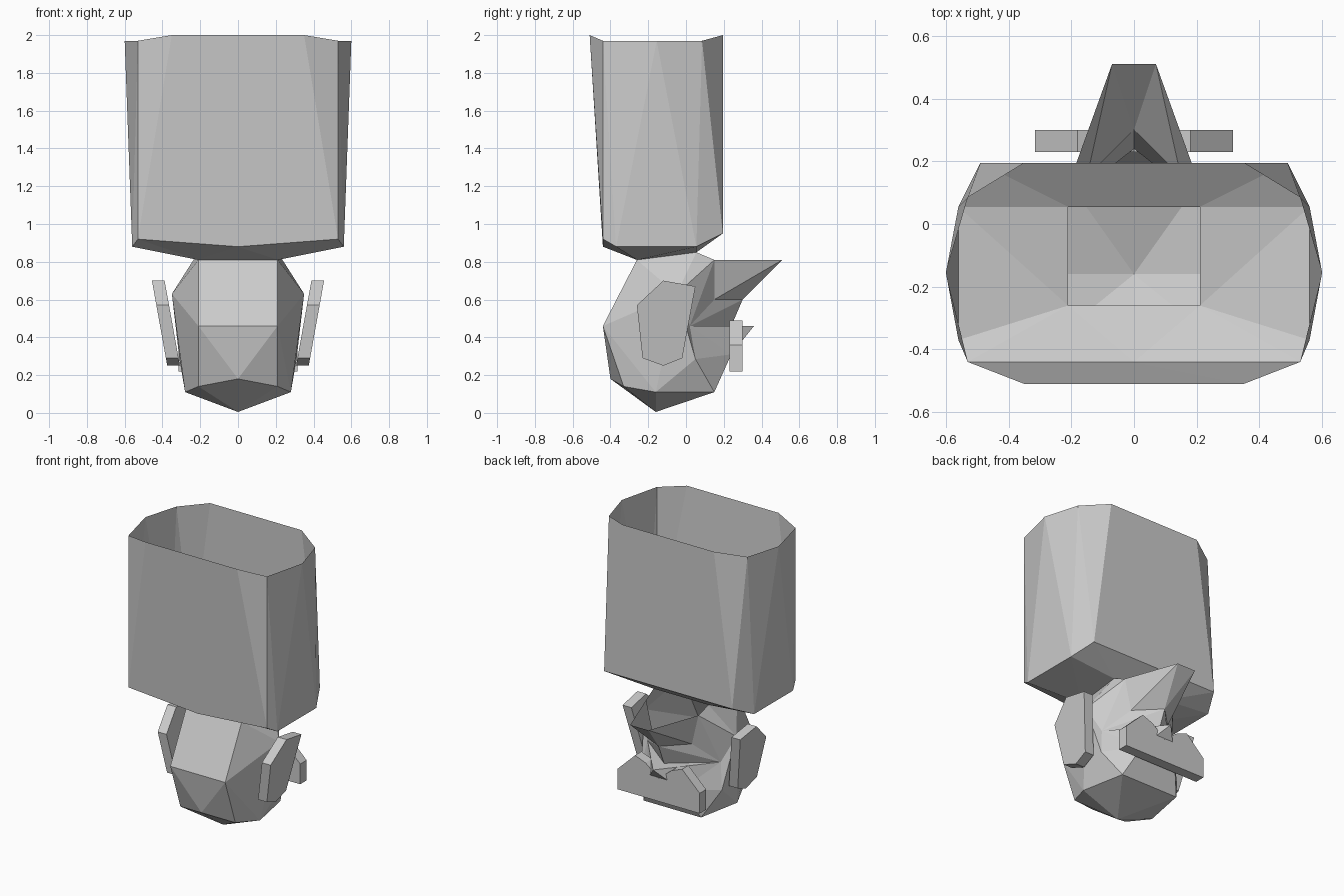
import bpy, bmesh

if "Cube" in bpy.data.objects:
    bpy.data.objects.remove(bpy.data.objects["Cube"])


def build(name, bm):
    bmesh.ops.recalc_face_normals(bm, faces=bm.faces[:])
    mesh = bpy.data.meshes.new(name)
    bm.to_mesh(mesh)
    bm.free()
    ob = bpy.data.objects.new(name, mesh)
    bpy.context.collection.objects.link(ob)
    return ob


def mirrored_shell(name, points, faces):
    """Each face is a word of point letters; lower case is the mirrored point."""
    bm = bmesh.new()
    v = {}
    for key, (x, y, z) in points.items():
        v[key] = bm.verts.new((x, y, z))
        v[key.lower()] = bm.verts.new((-x, y, z)) if x else v[key]
    for word in faces.split():
        for w in {word, word.swapcase()}:
            verts = [v[c] for c in w]
            if bm.faces.get(verts) is None:
                bm.faces.new(verts)
    return build(name, bm)


def prism(name, profile, place):
    """Extrude a flat profile between place(p, 0) and place(p, 1)."""
    bm = bmesh.new()
    rings = [[bm.verts.new(place(a, b, t)) for a, b in profile] for t in (0, 1)]
    bm.faces.new(rings[0])
    bm.faces.new(rings[1][::-1])
    n = len(profile)
    for i in range(n):
        j = (i + 1) % n
        bm.faces.new((rings[0][i], rings[0][j], rings[1][j], rings[1][i]))
    return build(name, bm)


# Tall open hat: upper rim A-E, lower rim F-J, neck opening K-L
hat = dict(
    A=(.35, -.51, 2), B=(.53, -.44, 1.97), C=(.6, -.155, 1.97),
    D=(.53, .085, 1.97), E=(.35, .195, 2),
    F=(0, -.44, .88), G=(.53, -.44, .92), H=(.56, -.37, .88),
    I=(.56, .055, .88), J=(.49, .195, .95),
    K=(.21, -.26, .81), L=(.21, .055, .85))
mirrored_shell("hat", hat,
               "ABG AGF AFa BGH BCH CHI CDI DIJ DEJ EJje "
               "KFG KFk KGH KHI KIL LIJ LJjl")

# Head shell, open under the hat, with the upturned brow scoop and pointed nose
head = dict(
    A=(.21, -.26, .81), B=(.21, -.44, .46), C=(.21, -.33, .14),
    D=(0, -.40, .18), E=(.28, -.16, .11), F=(0, -.16, .005),
    G=(.35, -.05, .63), H=(.31, .05, .285), J=(.22, .15, .11),
    K=(.28, .02, .46), M=(.13, .24, .31), N=(0, .36, .46),
    P=(.2, .15, .81), Q=(.15, .15, .6), R=(0, .3, .6),
    S=(.07, .51, .81), T=(.21, .055, .85), U=(0, .24, .46))
mirrored_shell("head", head,
               "ABba BDb BCD CDF CEF ABG BCE BEG AGT GTP GPK PQK GKH GHE "
               "EHJ EJF JjF HJM JjmM KHM KMN MmN KQR KRU KUN PSQ SRQ SsR")

# Ears: six-sided slabs leaning outward
ear = [(-.26, .57), (-.12, .7), (.05, .67), (-.02, .29), (-.12, .25), (-.23, .29)]
for side, label in ((1, "right"), (-1, "left")):
    prism("ear_" + label, ear,
          lambda y, z, t, s=side: (s * (.313 + .18 * (z - .28) + .067 * t), y, z))

# Moustache: flat plate with a dip under the nose
half = [(.315, .22), (.315, .36), (.18, .49), (.1, .46)]
outline = half + [(0, .38)] + [(-x, z) for x, z in reversed(half)]
prism("moustache", outline, lambda x, z, t: (x, .23 + .07 * t, z))
